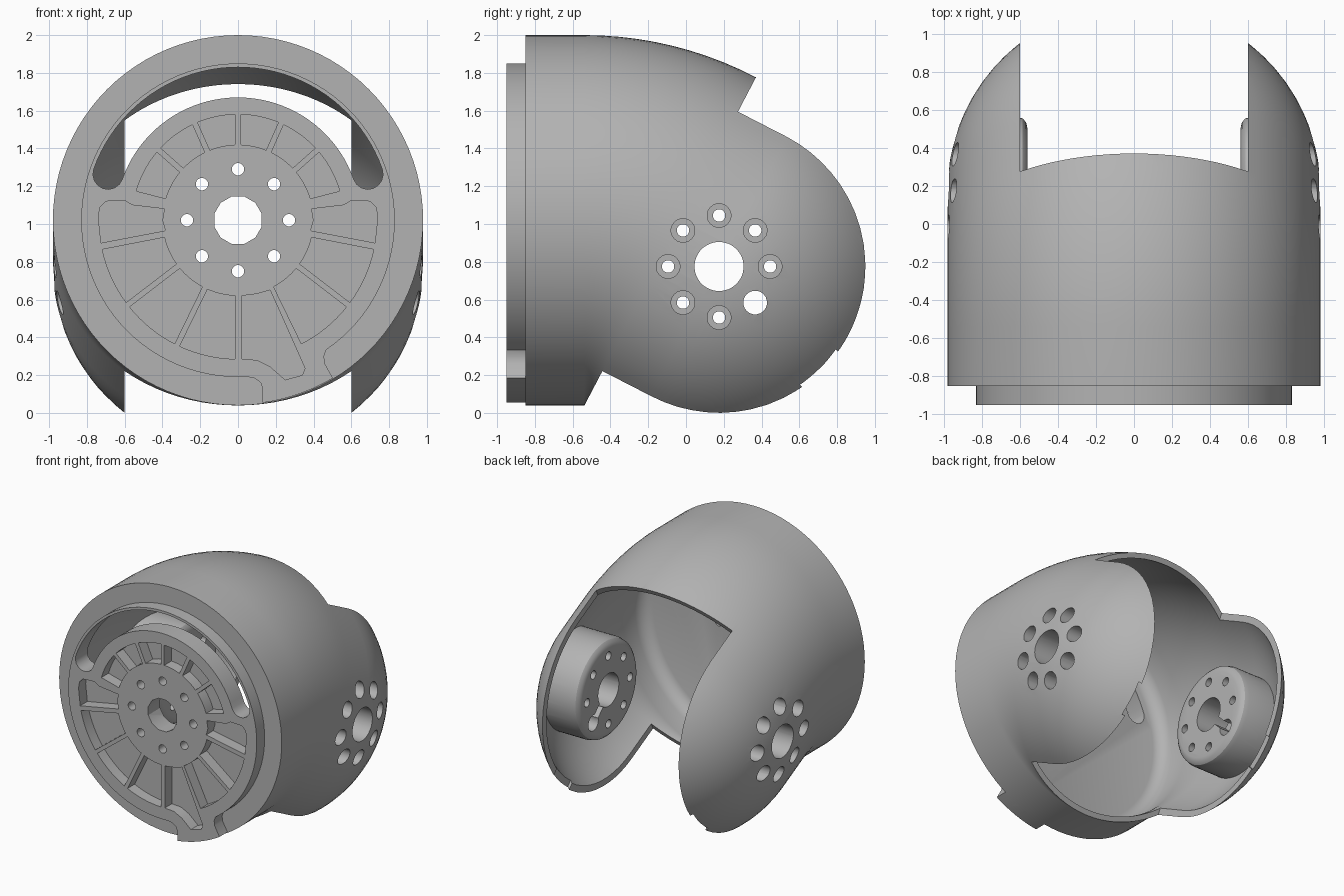
import bpy, bmesh, math
from mathutils import Vector

if "Cube" in bpy.data.objects:
    bpy.data.objects.remove(bpy.data.objects["Cube"])

AX = 1.02                       # height of the round front axis
TILT = math.radians(27.6)       # downward bend of the shell
PIVOT = Vector((0, -0.54, 0.035))
D = Vector((0, math.cos(TILT), -math.sin(TILT)))   # rear axis direction
U = Vector((0, math.sin(TILT), math.cos(TILT)))    # its up direction
BEND_END = PIVOT + U * (AX - PIVOT.z)
HY, HZ = 0.175, 0.775           # cheek pivot centre
S = Vector((0, HY, HZ))
X = Vector((1, 0, 0))


def finish(bm, name):
    bmesh.ops.recalc_face_normals(bm, faces=bm.faces)
    me = bpy.data.meshes.new(name)
    bm.to_mesh(me)
    bm.free()
    ob = bpy.data.objects.new(name, me)
    bpy.context.collection.objects.link(ob)
    return ob


def loft(bm, rings):
    """Closed skin over a list of equal-length point rings."""
    vs = [[bm.verts.new(p) for p in r] for r in rings]
    n = len(vs[0])
    for a, b in zip(vs, vs[1:]):
        for i in range(n):
            j = (i + 1) % n
            bm.faces.new((a[i], a[j], b[j], b[i]))
    bm.faces.new(vs[0][::-1])
    bm.faces.new(vs[-1])


def circle(c, up, r, n=96):
    return [c + r * (math.cos(2 * math.pi * k / n) * X + math.sin(2 * math.pi * k / n) * up)
            for k in range(n)]


def prism_y(bm, pts, y0, y1):
    loft(bm, [[Vector((x, y, z)) for x, z in pts] for y in (y0, y1)])


def prism_x(bm, pts, x0, x1):
    loft(bm, [[Vector((x, y, z)) for y, z in pts] for x in (x0, x1)])


def disc(cx, cz, r, n):
    return [(cx + r * math.cos(2 * math.pi * (k + .5) / n),
             cz + r * math.sin(2 * math.pi * (k + .5) / n)) for k in range(n)]


def lathe_x(bm, cy, cz, profile, n, side):
    loft(bm, [[Vector((side * x, y, z)) for y, z in disc(cy, cz, r, n)] for r, x in profile])


def boolean(ob, cutter, op='DIFFERENCE'):
    m = ob.modifiers.new('cut', 'BOOLEAN')
    m.operation, m.solver, m.object = op, 'EXACT', cutter
    bpy.context.view_layer.objects.active = ob
    bpy.ops.object.modifier_apply(modifier=m.name)
    bpy.data.objects.remove(cutter)


def shell_rings(front, r):
    """Straight tube, bend, then rounded end. front = [(y, radius)]."""
    Z = Vector((0, 0, 1))
    rings = [circle(Vector((0, y, AX)), Z, q) for y, q in front]
    for i in range(11):
        t = TILT * i / 10
        up = Vector((0, math.sin(t), math.cos(t)))
        rings.append(circle(PIVOT + up * (AX - PIVOT.z), up, r))
    for i in range(20):
        p = math.radians(4.4 * i)
        rings.append(circle(S + D * r * math.sin(p), U, r * math.cos(p)))
    return rings


# outer shell with stepped front disc
bm = bmesh.new()
loft(bm, shell_rings([(-.95, .83), (-.85, .83), (-.85, .98)], .98))
body = finish(bm, 'helmet_shaped_housing')

# tab at the bottom of the front disc
bm = bmesh.new()
arc = [(.975 * math.sin(a), AX - .975 * math.cos(a))
       for a in [math.radians(7.7 + 23.3 * i / 8) for i in range(9)]]
prism_y(bm, [(.03, .35), (.03, .195), (.09, .183), (.12, .16), (.13, .13)] + arc +
        [(.46, .26), (.455, .3), (.47, .345), (.4, .42)], -.95, -.83)
boolean(body, finish(bm, 'tab'), 'UNION')

# hollow inside plus the wide rear opening, leaving the inner bosses
bm = bmesh.new()
loft(bm, shell_rings([(-.80, .85), (-.785, .89), (-.75, .925), (-.70, .94)], .94))
void = finish(bm, 'void')
bm = bmesh.new()
loft(bm, [[BEND_END + D * d + U * u + X * x for x, u in
           ((-.6, -1.5), (.6, -1.5), (.6, 1.5), (-.6, 1.5))] for d in (0, 2)])
boolean(void, finish(bm, 'opening'), 'UNION')
bm = bmesh.new()
for s in (-1, 1):
    lathe_x(bm, HY, HZ, [(.33, .56), (.36, .567), (.38, .585), (.39, .62), (.39, 1.2)], 64, s)
boolean(void, finish(bm, 'bosses'))
boolean(body, void)


# front plate: pockets, curved slot and bolt holes
def polar(r, a):
    return (r * math.cos(a), AX + r * math.sin(a))


def sector(a0, a1, r0, r1, w=.015):
    pts = []
    for r, order in ((r0, range(9)), (r1, range(8, -1, -1))):
        lo, hi = math.radians(a0) + w / r, math.radians(a1) - w / r
        pts += [polar(r, lo + (hi - lo) * i / 8) for i in order]
    return pts


bm = bmesh.new()
sectors = [(66, 90, .56), (41.5, 66, .56), (14.5, 41.5, .56), (-37.5, -11, .735), (-64, -37.5, .735)]
side_pocket = [(.39, 1.08), (.56, 1.10), (.60, 1.125), (.70, 1.12), (.73, 1.09), (.74, 1.04),
               (.725, .90), (.385, .965), (.4, 1.02)]
low_pocket = [(.02, .62), (.1, .63), (.17, .65), (.355, .235), (.34, .2), (.25, .175), (.17, .245),
              (.1, .28), (.02, .285)]
pockets = [low_pocket, sector(-116, -90, .4, .735)]
for s in (1, -1):
    shapes = [sector(a, b, .4, r) for a, b, r in sectors] + [side_pocket]
    pockets += [[(s * x, z) for x, z in p] for p in shapes]
for p in pockets:
    prism_y(bm, p, -1.05, -.86)
# slot outline with round ends
a0, a1 = math.radians(19.5), math.radians(160.5)
slot = [polar(.81, a0 + (a1 - a0) * i / 40) for i in range(41)]
for i in range(1, 8):
    b = a1 + math.pi * i / 8
    c = polar(.73, a1)
    slot.append((c[0] + .08 * math.cos(b), c[1] + .08 * math.sin(b)))
slot += [polar(.65, a1 + (a0 - a1) * i / 40) for i in range(41)]
for i in range(1, 8):
    b = a0 + math.pi + math.pi * i / 8
    c = polar(.73, a0)
    slot.append((c[0] + .08 * math.cos(b), c[1] + .08 * math.sin(b)))
prism_y(bm, slot, -1.05, -.7)
prism_y(bm, disc(0, AX, .13, 12), -1.05, -.7)
for k in range(8):
    cx, cz = polar(.27, k * math.pi / 4)
    prism_y(bm, disc(cx, cz, .033, 16), -1.05, -.7)
boolean(body, finish(bm, 'plate_cutter'))

# cheek bores: centre hole and ring of counterbored holes
bm = bmesh.new()
for s in (-1, 1):
    lathe_x(bm, HY, HZ, [(.13, .4), (.13, 1.2)], 40, s)
    for k in range(8):
        a = k * math.pi / 4
        prof = [(.033, .4), (.033, .64), (.063, .64), (.063, 1.2)]
        if k == 7:
            prof = [(.063, .4), (.063, 1.2)]
        lathe_x(bm, HY + .27 * math.cos(a), HZ + .27 * math.sin(a), prof, 20, s)
boolean(body, finish(bm, 'cheek_cutter'))


# cable groove in each boss and shallow notch in each cheek rim
def radial_box(r0, r1, w, deg):
    a = math.radians(deg)
    c, n = math.cos(a), math.sin(a)
    return [(HY + r * c - v * n, HZ + r * n + v * c)
            for r, v in ((r0, -w), (r1, -w), (r1, w), (r0, w))]


bm = bmesh.new()
for s in (-1, 1):
    prism_x(bm, radial_box(.05, .27, .03, -45), s * .5, s * .66)
    prism_x(bm, radial_box(.66, .95, .133, -45.5), s * .5, s * .62)
boolean(body, finish(bm, 'groove_cutter'))

# material and shading
mat = bpy.data.materials.new('plain grey')
mat.diffuse_color = (.45, .45, .45, 1)
mat.use_nodes = True
mat.node_tree.nodes["Principled BSDF"].inputs["Base Color"].default_value = mat.diffuse_color
body.data.materials.clear()
body.data.materials.append(mat)
for p in body.data.polygons:
    p.material_index = 0
bpy.ops.object.select_all(action='DESELECT')
body.select_set(True)
bpy.context.view_layer.objects.active = body
bpy.ops.object.shade_smooth_by_angle(angle=math.radians(30))
